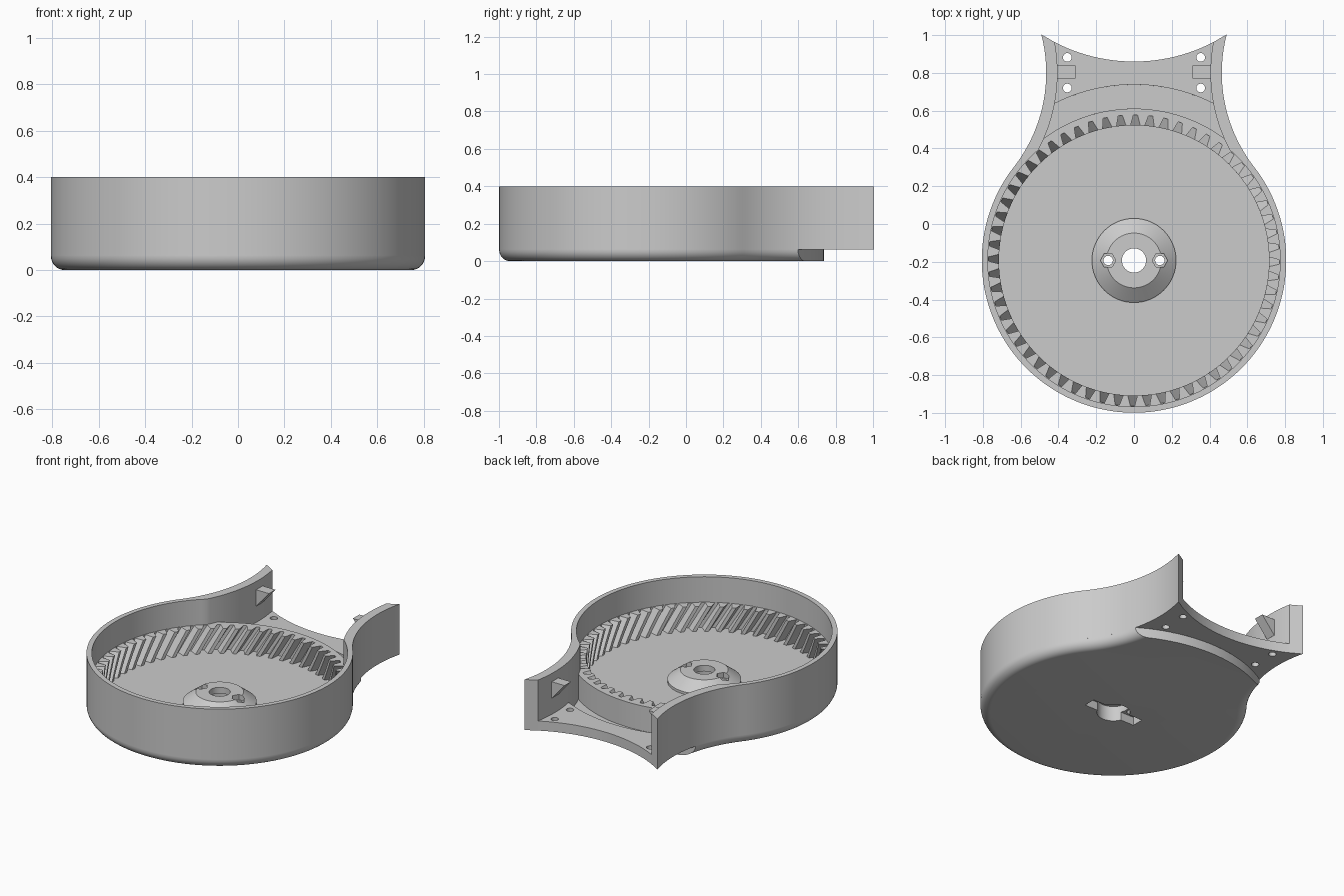
import bpy, bmesh, math
from mathutils import Vector

if "Cube" in bpy.data.objects:
    bpy.data.objects.remove(bpy.data.objects["Cube"])

C = Vector((0, -0.193))            # centre of the round drum
R_OUT, R_IN, R_FOOT = 0.806, 0.774, 0.931
R_NECK, T_NECK = 0.81, 0.06        # neck flare radius and wall thickness
N = Vector((math.sqrt((R_OUT + R_NECK) ** 2 - (0.8 - C.y) ** 2), 0.8))
B, R_BACK = Vector((0, 1.77)), 0.91  # scooped back edge
FLOOR, PLATE, RING, TOP = 0.063, 0.127, 0.23, 0.4

grey = bpy.data.materials.new("plain grey")
grey.diffuse_color = (0.6, 0.6, 0.6, 1)
grey.use_nodes = True
grey.node_tree.nodes["Principled BSDF"].inputs["Base Color"].default_value = grey.diffuse_color


def finish(name, bm):
    bmesh.ops.recalc_face_normals(bm, faces=bm.faces)
    me = bpy.data.meshes.new(name)
    bm.to_mesh(me)
    bm.free()
    me.materials.append(grey)
    ob = bpy.data.objects.new(name, me)
    bpy.context.collection.objects.link(ob)
    return ob


def loft(name, rings):
    """Closed solid through rings of 3D points with equal counts."""
    bm = bmesh.new()
    vs = [[bm.verts.new(p) for p in ring] for ring in rings]
    n = len(vs[0])
    for a, b in zip(vs, vs[1:]):
        for i in range(n):
            bm.faces.new((a[i], a[(i + 1) % n], b[(i + 1) % n], b[i]))
    bm.faces.new(vs[0])
    bm.faces.new(vs[-1])
    return finish(name, bm)


def at(pts, z):
    return [(p[0], p[1], z) for p in pts]


def polar(c, r, a):
    return Vector((c[0] + r * math.cos(a), c[1] + r * math.sin(a)))


def arc(c, r, a0, a1, n):
    return [polar(c, r, a0 + (a1 - a0) * i / n) for i in range(n + 1)]


def circle(c, r, n):
    return arc(c, r, 0, 2 * math.pi, n)[:-1]


def meet(c1, r1, c2, r2, upper):
    """Upper or lower crossing of two circles."""
    d = c2 - c1
    L = d.length
    a = (L * L + r1 * r1 - r2 * r2) / (2 * L)
    h = math.sqrt(max(0, r1 * r1 - a * a))
    m, p = c1 + d * (a / L), Vector((-d.y, d.x)) * (h / L)
    return sorted((m + p, m - p), key=lambda v: v.y)[1 if upper else 0]


def angle(c, p):
    return math.atan2(p.y - c.y, p.x - c.x)


def neck_arc(r, p, q, n):
    tau = 2 * math.pi
    return arc(N, r, angle(N, p) % tau, angle(N, q) % tau, n)


def mirror(pts):
    return [Vector((-p.x, p.y)) for p in reversed(pts)]


def outline(rn, rm, end):
    """Open path: right neck tip, round the drum front, left neck tip."""
    corner = meet(N, rn, C, rm, True)
    right = neck_arc(rn, end, corner, 28)
    a = angle(C, corner)
    right += arc(C, rm, a, -math.pi / 2, 64)[1:]
    return right + mirror(right)[1:]


def cut(ob, cutters):
    bpy.context.view_layer.objects.active = ob
    for c in cutters:
        m = ob.modifiers.new("cut", 'BOOLEAN')
        m.operation, m.solver, m.object = 'DIFFERENCE', 'EXACT', c
        bpy.ops.object.modifier_apply(modifier=m.name)


# outer wall with flared neck
outer = outline(R_NECK, R_OUT, meet(N, R_NECK, B, R_BACK, False))
inner = outline(R_NECK + T_NECK, R_IN, meet(N, R_NECK + T_NECK, B, R_BACK, False))
band = bmesh.new()
vs = [[band.verts.new((p.x, p.y, z)) for p in path]
      for path, z in ((outer, FLOOR), (outer, TOP), (inner, TOP), (inner, FLOOR))]
for k in range(4):
    a, b = vs[k], vs[(k + 1) % 4]
    for i in range(len(a) - 1):
        band.faces.new((a[i], a[i + 1], b[i + 1], b[i]))
for i in (0, -1):
    band.faces.new([v[i] for v in vs])
wall = finish("outer_wall", band)

# base with rounded lower edge and stepped foot under the neck
F = 0.06
rings = []
for i in range(9):
    t = i / 8 * math.pi / 2
    d = F * (1 - math.sin(t))
    end = meet(N, R_NECK + d, C, R_FOOT, True)
    path = outline(R_NECK + d, R_OUT - d, end)
    a = angle(C, end)
    path += arc(C, R_FOOT, math.pi - a, a, 24)[1:-1]
    rings.append(at(path, F * (1 - math.cos(t))))
rings.append([(p[0], p[1], FLOOR) for p in rings[-1]])
base = loft("base", rings)

# raised neck plate
rn = R_NECK + T_NECK
p_back, p_foot = meet(N, rn, B, R_BACK, False), meet(N, rn, C, R_FOOT, True)
side = neck_arc(rn, p_back, p_foot, 12)
a, b = angle(C, p_foot), angle(B, p_back)
plate = side + arc(C, R_FOOT, a, math.pi - a, 24)[1:-1] + mirror(side)
plate += arc(B, R_BACK, -math.pi - b, b, 24)[1:-1]
neck_plate = loft("neck_plate", [at(plate, FLOOR), at(plate, PLATE)])

# hub boss
hub = loft("hub", [at(circle(C, r, 64), z) for r, z in
                   ((0.223, FLOOR), (0.223, 0.08), (0.145, 0.14))])


# cutters for the bore, bolt holes, nut pockets and underside slot
def drill(x, y, r, z0, z1, n=32):
    c = circle((x, y), r, n)
    return loft("cutter", [at(c, z0), at(c, z1)])


slot = [(-0.19, C.y - 0.04), (0.19, C.y - 0.04), (0.19, C.y + 0.04), (-0.19, C.y + 0.04)]
hub_cuts = [drill(0, C.y, 0.064, -0.1, 0.3, 48), drill(0, C.y, 0.1, -0.1, 0.1, 48),
            loft("cutter", [at(slot, -0.1), at(slot, 0.055)])]
for s in (-1, 1):
    hub_cuts += [drill(s * 0.137, C.y, 0.025, -0.1, 0.3, 24),
                 drill(s * 0.137, C.y, 0.041, 0.105, 0.3, 6)]
plate_cuts = [drill(s * 0.353, y, 0.023, 0, 0.3, 24) for s in (-1, 1) for y in (0.72, 0.882)]
cut(base, hub_cuts[:4] + hub_cuts[5:6])
cut(hub, hub_cuts)
cut(neck_plate, plate_cuts)
for c in hub_cuts + plate_cuts:
    bpy.data.objects.remove(c)

# internal helical gear ring
TEETH, TWIST, LAYERS = 60, -0.13, 6
tooth = ((0.0, 0.77), (0.28, 0.77), (0.48, 0.715), (0.80, 0.715))
bm = bmesh.new()
layers = []
for k in range(LAYERS + 1):
    z = FLOOR + (RING - FLOOR) * k / LAYERS
    ins, outs = [], []
    for i in range(TEETH):
        for f, r in tooth:
            t = (i + f) / TEETH * 2 * math.pi + TWIST * k / LAYERS
            ins.append(bm.verts.new((*polar(C, r, t), z)))
            outs.append(bm.verts.new((*polar(C, 0.804, t), z)))
    layers.append((ins, outs))
n = TEETH * len(tooth)
for i in range(n):
    j = (i + 1) % n
    for lo, hi in zip(layers, layers[1:]):
        for s in (0, 1):
            bm.faces.new((lo[s][i], lo[s][j], hi[s][j], hi[s][i]))
    for ins, outs in (layers[0], layers[-1]):
        bm.faces.new((ins[i], ins[j], outs[j], outs[i]))
finish("gear_ring", bm)

# snap catches on the neck walls
for s, label in ((-1, "left"), (1, "right")):
    prof = ((0.43, 0.345), (0.31, 0.345), (0.405, 0.235), (0.43, 0.235))
    loft(label + "_catch", [[(s * x, y, z) for x, z in prof] for y in (0.77, 0.838)])

for ob in bpy.context.scene.objects:
    bpy.ops.object.select_all(action='DESELECT')
    ob.select_set(True)
    bpy.context.view_layer.objects.active = ob
    bpy.ops.object.shade_smooth_by_angle(angle=math.radians(25))
